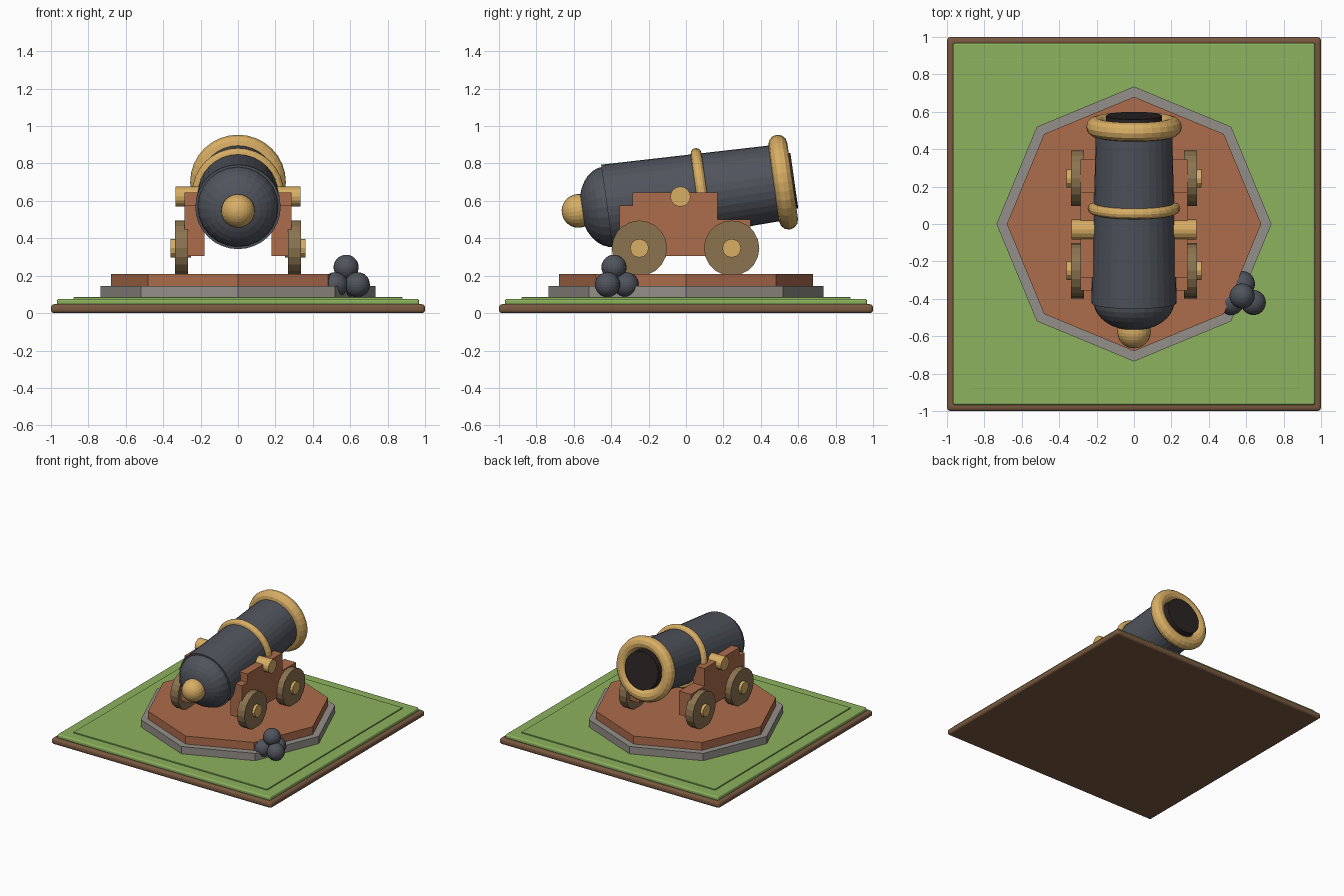
import bpy, bmesh
from math import radians, pi
from mathutils import Matrix, Vector

cube = bpy.data.objects.get("Cube")
if cube:
    bpy.data.objects.remove(cube, do_unlink=True)


def material(name, r, g, b):
    """Flat material from display RGB, stored as linear values."""
    lin = [((c / 255 + 0.055) / 1.055) ** 2.4 for c in (r, g, b)] + [1]
    m = bpy.data.materials.new(name)
    m.use_nodes = True
    m.diffuse_color = lin
    m.node_tree.nodes["Principled BSDF"].inputs["Base Color"].default_value = lin
    return m


soil = material("soil brown", 122, 90, 64)
grass = material("grass green", 140, 178, 94)
stone = material("stone grey", 148, 143, 136)
wood = material("red wood", 172, 108, 76)
wheel_wood = material("wheel brown", 139, 115, 80)
iron = material("dark iron", 80, 84, 92)
brass = material("brass", 216, 174, 100)
black = material("bore black", 44, 37, 37)


def finish(name, bm, mat, matrix=Matrix(), bevel=0):
    bmesh.ops.recalc_face_normals(bm, faces=bm.faces)
    mesh = bpy.data.meshes.new(name)
    bm.to_mesh(mesh)
    bm.free()
    mesh.materials.append(mat)
    obj = bpy.data.objects.new(name, mesh)
    obj.matrix_world = matrix
    bpy.context.collection.objects.link(obj)
    if bevel:
        mod = obj.modifiers.new("Bevel", "BEVEL")
        mod.width = bevel
        mod.segments = 3
    return obj


def box(name, x, y, z, mat, bevel=0):
    """Box from (low, high) pairs on each axis."""
    bm = bmesh.new()
    bmesh.ops.create_cube(bm, size=1)
    for v in bm.verts:
        for i, (lo, hi) in enumerate((x, y, z)):
            v.co[i] = lo if v.co[i] < 0 else hi
    return finish(name, bm, mat, bevel=bevel)


def cylinder(name, radius, low, high, sides, mat, matrix=Matrix(), top=None):
    """Cylinder or taper along local z."""
    bm = bmesh.new()
    bmesh.ops.create_cone(bm, cap_ends=True, segments=sides, radius1=radius,
                          radius2=top or radius, depth=high - low,
                          matrix=Matrix.Translation((0, 0, (low + high) / 2)))
    return finish(name, bm, mat, matrix)


def ball(name, radius, mat, matrix, depth=1):
    bm = bmesh.new()
    bmesh.ops.create_uvsphere(bm, u_segments=24, v_segments=16, radius=radius)
    bmesh.ops.scale(bm, vec=(1, 1, depth), verts=bm.verts)
    return finish(name, bm, mat, matrix)


def ring(name, major, minor, mat, matrix, around=32, section=12):
    bm = bmesh.new()
    loops = []
    for i in range(around):
        turn = Matrix.Rotation(2 * pi * i / around, 3, "Z")
        loop = []
        for j in range(section):
            arm = Matrix.Rotation(2 * pi * j / section, 3, "Y") @ Vector((minor, 0, 0))
            loop.append(bm.verts.new(turn @ (arm + Vector((major, 0, 0)))))
        loops.append(loop)
    for i in range(around):
        a, b = loops[i], loops[(i + 1) % around]
        for j in range(section):
            k = (j + 1) % section
            bm.faces.new((a[j], b[j], b[k], a[k]))
    return finish(name, bm, mat, matrix)


# Ground tile: soil, grass and raised lawn panel
for name, half, z, mat, bevel in (
        ("soil_slab", 1.0, (0, 0.048), soil, 0.018),
        ("grass_slab", 0.968, (0.04, 0.076), grass, 0.012),
        ("lawn_panel", 0.88, (0.06, 0.085), grass, 0.003)):
    box(name, (-half, half), (-half, half), z, mat, bevel)

# Octagonal platform, corners on the axes
cylinder("stone_platform", 0.735, 0.07, 0.145, 8, stone)
cylinder("wood_platform", 0.68, 0.14, 0.21, 8, wood)

# Barrel, laid along a raised axis through the trunnions
pivot = Matrix.Translation((0, -0.03, 0.623))
axis = pivot @ Matrix.Rotation(radians(-82), 4, "X")


def along(s):
    return axis @ Matrix.Translation((0, 0, s))


cylinder("barrel", 0.228, -0.396, 0.56, 32, iron, axis, top=0.203)
ball("breech_dome", 0.216, iron, along(-0.39), depth=0.7)
ball("breech_knob", 0.09, brass, along(-0.55))
ring("middle_band", 0.217, 0.029, brass, along(0.115))
ring("muzzle_ring", 0.205, 0.051, brass, along(0.555))
cylinder("bore", 0.15, 0.5, 0.615, 32, black, axis)

# Trunnions through the carriage
sideways = Matrix.Rotation(pi / 2, 4, "Y")
cylinder("trunnions", 0.054, -0.335, 0.335, 16, brass, pivot @ sideways)

# Stepped carriage cheeks, wheels and hubs on both sides
cheek = [(-0.355, 0.305), (0.345, 0.305), (0.345, 0.5), (0.168, 0.5),
         (0.168, 0.645), (-0.286, 0.645), (-0.286, 0.575), (-0.355, 0.575)]
for side, sign in (("left", 1), ("right", -1)):
    bm = bmesh.new()
    face = bm.faces.new([bm.verts.new((sign * 0.18, y, z)) for y, z in cheek])
    out = bmesh.ops.extrude_face_region(bm, geom=[face])
    moved = [g for g in out["geom"] if isinstance(g, bmesh.types.BMVert)]
    bmesh.ops.translate(bm, vec=(sign * 0.105, 0, 0), verts=moved)
    finish(side + "_cheek", bm, wood)
    for end, y in (("front", -0.249), ("back", 0.244)):
        place = Matrix.Translation((0, y, 0.347)) @ Matrix.Rotation(sign * pi / 2, 4, "Y")
        cylinder(f"{side}_{end}_wheel", 0.148, 0.268, 0.337, 20, wheel_wood, place)
        cylinder(f"{side}_{end}_hub", 0.05, 0.25, 0.36, 12, brass, place)

# Stacked shot beside the platform
for i, spot in enumerate([(0.52, -0.42, 0.152), (0.638, -0.42, 0.152),
                          (0.58, -0.32, 0.152), (0.578, -0.385, 0.245)]):
    ball(f"shot_{i + 1}", 0.067, iron, Matrix.Translation(spot))
